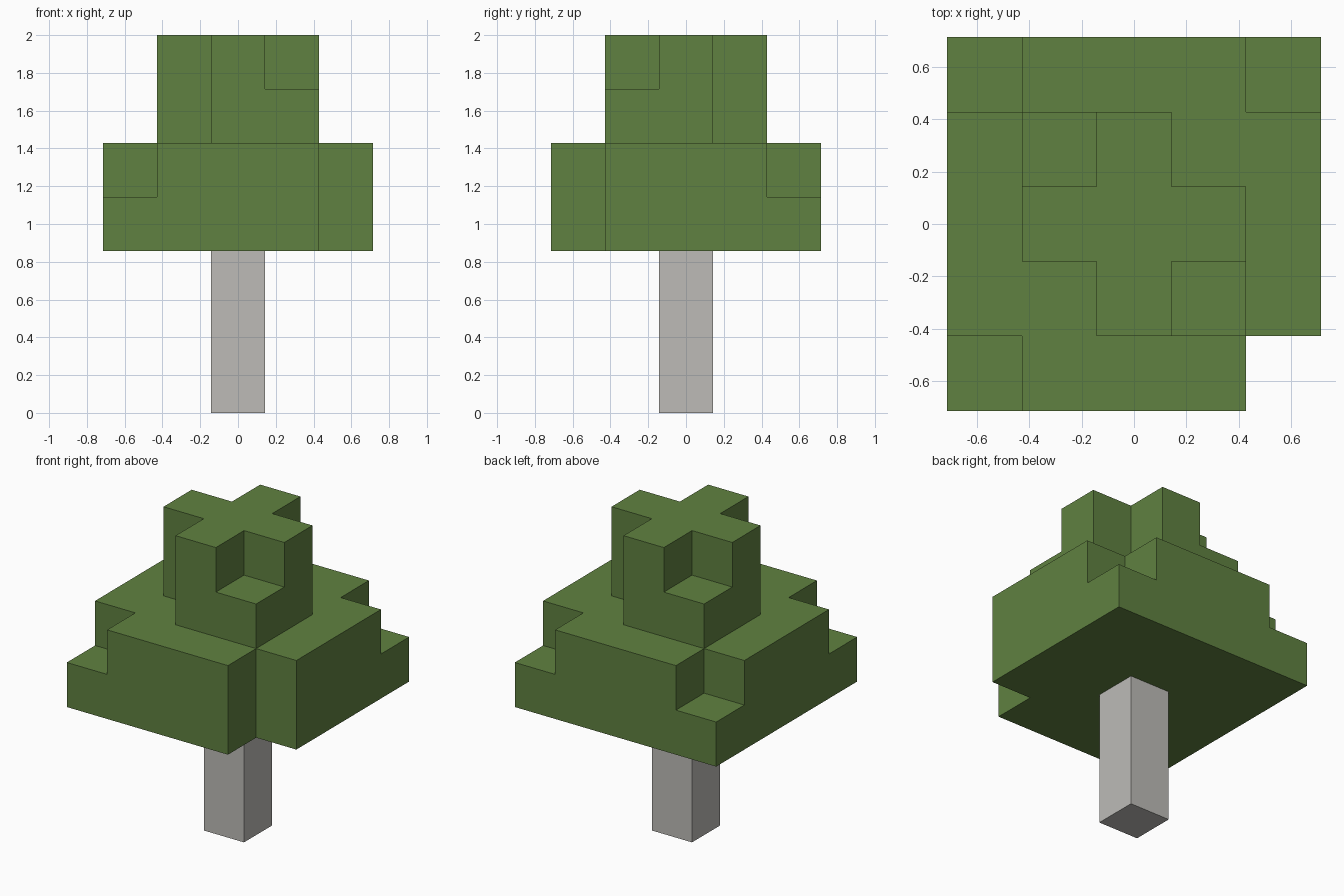
import bpy, bmesh, math
from mathutils import Vector

if "Cube" in bpy.data.objects:
    bpy.data.objects.remove(bpy.data.objects["Cube"])

U = 2 / 7  # edge of one block


def material(name, rgb):
    m = bpy.data.materials.new(name)
    m.diffuse_color = (*rgb, 1)
    m.use_nodes = True
    m.node_tree.nodes["Principled BSDF"].inputs["Base Color"].default_value = m.diffuse_color
    return m


def block_object(name, cells, mat):
    """Make one shell from the outer faces of unit blocks, merging flat areas."""
    bm = bmesh.new()
    axes = [Vector(a) for a in ((1, 0, 0), (0, 1, 0), (0, 0, 1))]
    for c in cells:
        centre = Vector((c[0], c[1], c[2] + 0.5))
        for i in range(3):
            for s in (1, -1):
                n = axes[i] * s
                if tuple(int(c[k] + n[k]) for k in range(3)) in cells:
                    continue
                a, b = axes[(i + 1) % 3], axes[(i + 2) % 3] * s
                bm.faces.new([bm.verts.new((centre + (n + a * p + b * q) / 2) * U)
                              for p, q in ((-1, -1), (1, -1), (1, 1), (-1, 1))])
    bmesh.ops.remove_doubles(bm, verts=bm.verts, dist=1e-4)
    bmesh.ops.dissolve_limit(bm, angle_limit=math.radians(1),
                             verts=bm.verts, edges=bm.edges)
    me = bpy.data.meshes.new(name)
    bm.to_mesh(me)
    bm.free()
    me.materials.append(mat)
    ob = bpy.data.objects.new(name, me)
    bpy.context.collection.objects.link(ob)
    return ob


def tier(r, z, low_corners):
    """Two layers: a cross-cornered top over a base with only some corners."""
    span = range(-r, r + 1)
    cells = {(x, y, z + k) for x in span for y in span for k in (0, 1)
             if not (abs(x) == r and abs(y) == r)}
    return cells | {(sx * r, sy * r, z) for sx, sy in low_corners}


leaf_green = material("leaf green", (0.117, 0.221, 0.052))
trunk_grey = material("trunk grey", (0.51, 0.50, 0.475))

# trunk: a column of three blocks
block_object("trunk", {(0, 0, k) for k in range(3)}, trunk_grey)

# foliage: wide lower tier and narrow upper tier
lower = tier(2, 3, [(-1, -1), (-1, 1), (1, 1)])
upper = tier(1, 5, [(1, -1), (-1, 1)])
block_object("foliage", lower | upper, leaf_green)
